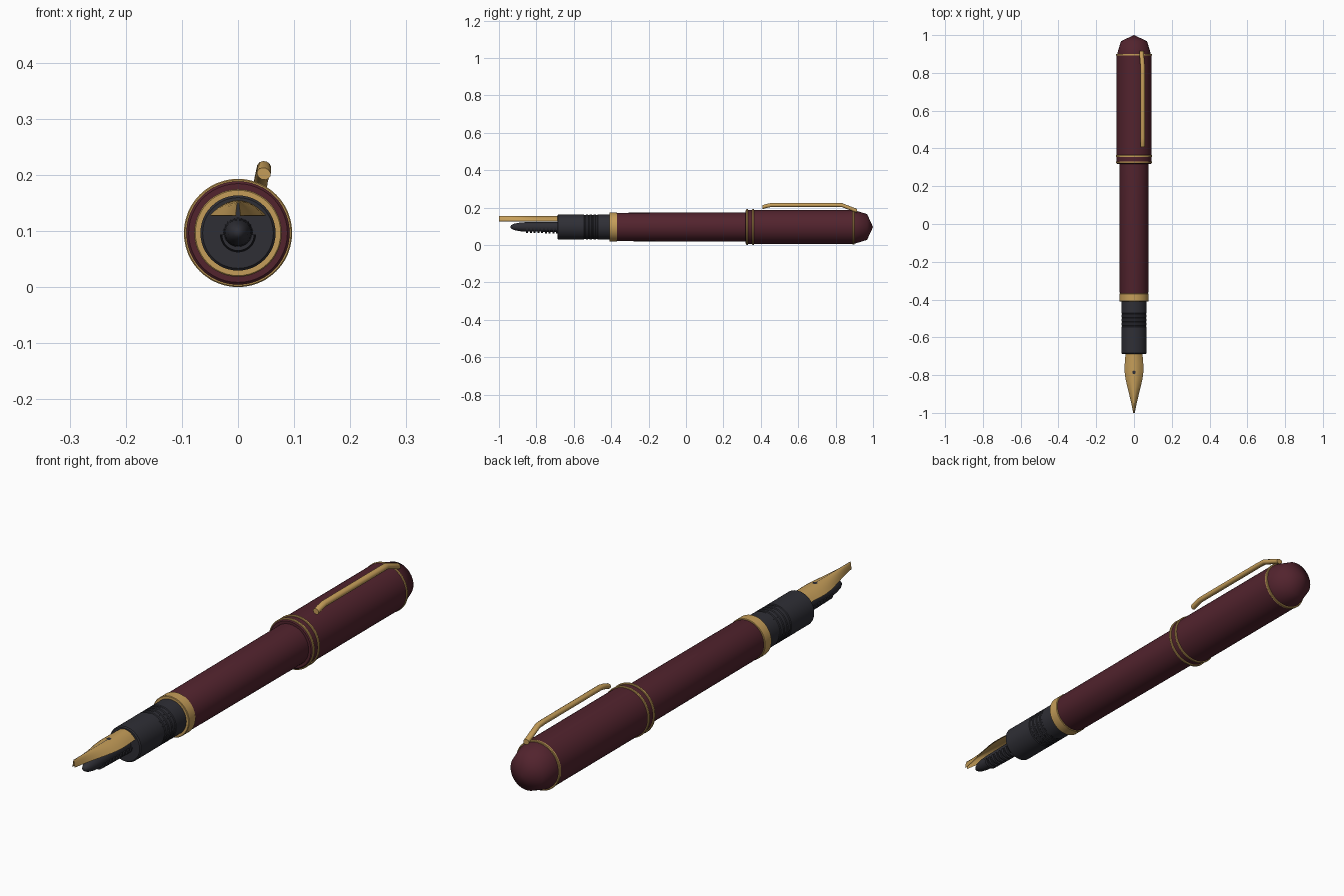
import bpy, bmesh, math
from mathutils import Vector

if "Cube" in bpy.data.objects:
    bpy.data.objects.remove(bpy.data.objects["Cube"])

AXIS_Z = 0.0965


def material(name, rgb):
    m = bpy.data.materials.new(name)
    m.diffuse_color = (*rgb, 1)
    m.use_nodes = True
    m.node_tree.nodes["Principled BSDF"].inputs["Base Color"].default_value = m.diffuse_color
    return m


BURGUNDY = material("burgundy", (0.085, 0.017, 0.027))
GOLD = material("gold", (0.56, 0.34, 0.10))
BLACK = material("black", (0.028, 0.028, 0.036))


def finish(name, bm, mat, angle=35):
    bmesh.ops.recalc_face_normals(bm, faces=bm.faces)
    me = bpy.data.meshes.new(name)
    bm.to_mesh(me)
    bm.free()
    me.materials.append(mat)
    ob = bpy.data.objects.new(name, me)
    bpy.context.collection.objects.link(ob)
    bpy.ops.object.select_all(action='DESELECT')
    ob.select_set(True)
    bpy.context.view_layer.objects.active = ob
    bpy.ops.object.shade_smooth_by_angle(angle=math.radians(angle))
    return ob


def lathe(name, profile, mat, z=AXIS_Z, segs=48, angle=35):
    """Turn (y, radius) points around a y-parallel axis; ends are capped."""
    bm = bmesh.new()
    rings = []
    for y, r in profile:
        if r < 1e-5:
            rings.append([bm.verts.new((0, y, z))])
        else:
            rings.append([bm.verts.new((r * math.cos(a), y, z + r * math.sin(a)))
                          for a in (2 * math.pi * i / segs for i in range(segs))])
    for a, b in zip(rings, rings[1:]):
        for i in range(segs):
            j = (i + 1) % segs
            quad = [a[i % len(a)], a[j % len(a)], b[j % len(b)], b[i % len(b)]]
            bm.faces.new(list(dict.fromkeys(quad)))
    for ring in (rings[0], rings[-1]):
        if len(ring) > 1:
            bm.faces.new(ring)
    return finish(name, bm, mat, angle)


# Barrel, cap and rounded cap end
lathe("barrel", [(-0.37, 0.074), (-0.36, 0.076), (0.34, 0.078)], BURGUNDY)
lathe("cap", [(0.318, 0.088), (0.322, 0.092), (0.895, 0.092)], BURGUNDY)
lathe("cap_end", [(0.895, 0.088), (0.905, 0.088), (0.968, 0.069), (1.0, 0)],
      BURGUNDY, angle=60)

# Gold trim rings
for name, y0, y1, r in (("section_ring", -0.41, -0.368, 0.078),
                        ("cap_mouth_ring", 0.322, 0.332, 0.0965),
                        ("cap_band", 0.354, 0.364, 0.0965),
                        ("cap_top_ring", 0.891, 0.901, 0.094)):
    c = 0.002
    lathe(name, [(y0, r - c), (y0 + c, r), (y1 - c, r), (y1, r - c)], GOLD)

# Grip with finger ridges
grip = [(-0.688, 0.063), (-0.684, 0.067)]
for k in range(4):
    y = -0.54 + k * 0.021
    grip += [(y - 0.006, 0.067), (y - 0.003, 0.0645), (y + 0.003, 0.0645), (y + 0.006, 0.067)]
lathe("grip", grip + [(-0.405, 0.067)], BLACK)

# Feed under the nib, with a rounded point
FEED_Z = 0.094
lathe("feed", [(-0.94, 0), (-0.935, 0.009), (-0.92, 0.017), (-0.89, 0.023),
               (-0.86, 0.025), (-0.68, 0.027)], BLACK, FEED_Z + 0.003, 24, 50)

# Comb fins on the lower half of the feed
for k in range(9):
    bm = bmesh.new()
    y, r = -0.855 + k * 0.02, 0.029 + k * 0.0004
    arc = [bm.verts.new((r * math.cos(a), y, FEED_Z + r * math.sin(a)))
           for a in (math.pi + math.pi * i / 16 for i in range(17))]
    face = bm.faces.new(arc)
    ext = bmesh.ops.extrude_face_region(bm, geom=[face])
    bmesh.ops.translate(bm, vec=(0, 0.011, 0),
                        verts=[v for v in ext["geom"] if isinstance(v, bmesh.types.BMVert)])
    finish("feed_fin", bm, BLACK)

# Nib: arched sheet whose width tapers to the point
outline = [(-0.66, 0.044), (-0.70, 0.046), (-0.74, 0.049), (-0.78, 0.050), (-0.82, 0.045),
           (-0.86, 0.036), (-0.90, 0.026), (-0.95, 0.014), (-1.0, 0.004)]
bm = bmesh.new()
N = 12
outer, inner = [], []
for y, w in outline:
    t = [-1 + 2 * i / N for i in range(N + 1)]
    outer.append([bm.verts.new((w * u, y, 0.155 - 0.027 * u * u)) for u in t])
    inner.append([bm.verts.new((w * u * 0.93, y, 0.150 - 0.023 * u * u)) for u in t])
for k in range(len(outline) - 1):
    for sheet in (outer, inner):
        for i in range(N):
            bm.faces.new((sheet[k][i], sheet[k][i + 1], sheet[k + 1][i + 1], sheet[k + 1][i]))
    for i in (0, N):
        bm.faces.new((outer[k][i], outer[k + 1][i], inner[k + 1][i], inner[k][i]))
for k in (0, -1):
    for i in range(N):
        bm.faces.new((outer[k][i], outer[k][i + 1], inner[k][i + 1], inner[k][i]))
finish("nib", bm, GOLD)

# Breather hole and slit as thin plates on the nib
bm = bmesh.new()
bmesh.ops.create_circle(bm, cap_ends=True, radius=0.009, segments=20)
bmesh.ops.translate(bm, vec=(0, -0.785, 0.1556), verts=bm.verts)
finish("breather_hole", bm, BLACK)
bm = bmesh.new()
bm.faces.new([bm.verts.new((x, y, 0.1555)) for x, y in
              ((-0.001, -0.785), (0.001, -0.785), (0.001, -0.999), (-0.001, -0.999))])
finish("nib_slit", bm, BLACK)

# Clip: rounded bar standing off the cap, set to one side
path = [(0.040, 0.915, 0.182), (0.041, 0.895, 0.190), (0.046, 0.835, 0.213),
        (0.047, 0.80, 0.214), (0.047, 0.455, 0.214), (0.047, 0.43, 0.209), (0.046, 0.408, 0.202)]
radial = Vector((0.35, 0, 0.94)).normalized()
side = Vector((radial.z, 0, -radial.x))
bm = bmesh.new()
rings = []
for p in path:
    rings.append([bm.verts.new(Vector(p) + side * 0.0125 * math.cos(a) + radial * 0.0105 * math.sin(a))
                  for a in (2 * math.pi * i / 12 for i in range(12))])
for a, b in zip(rings, rings[1:]):
    for i in range(12):
        j = (i + 1) % 12
        bm.faces.new((a[i], a[j], b[j], b[i]))
bm.faces.new(rings[0])
bm.faces.new(rings[-1])
finish("clip", bm, GOLD, 40)
